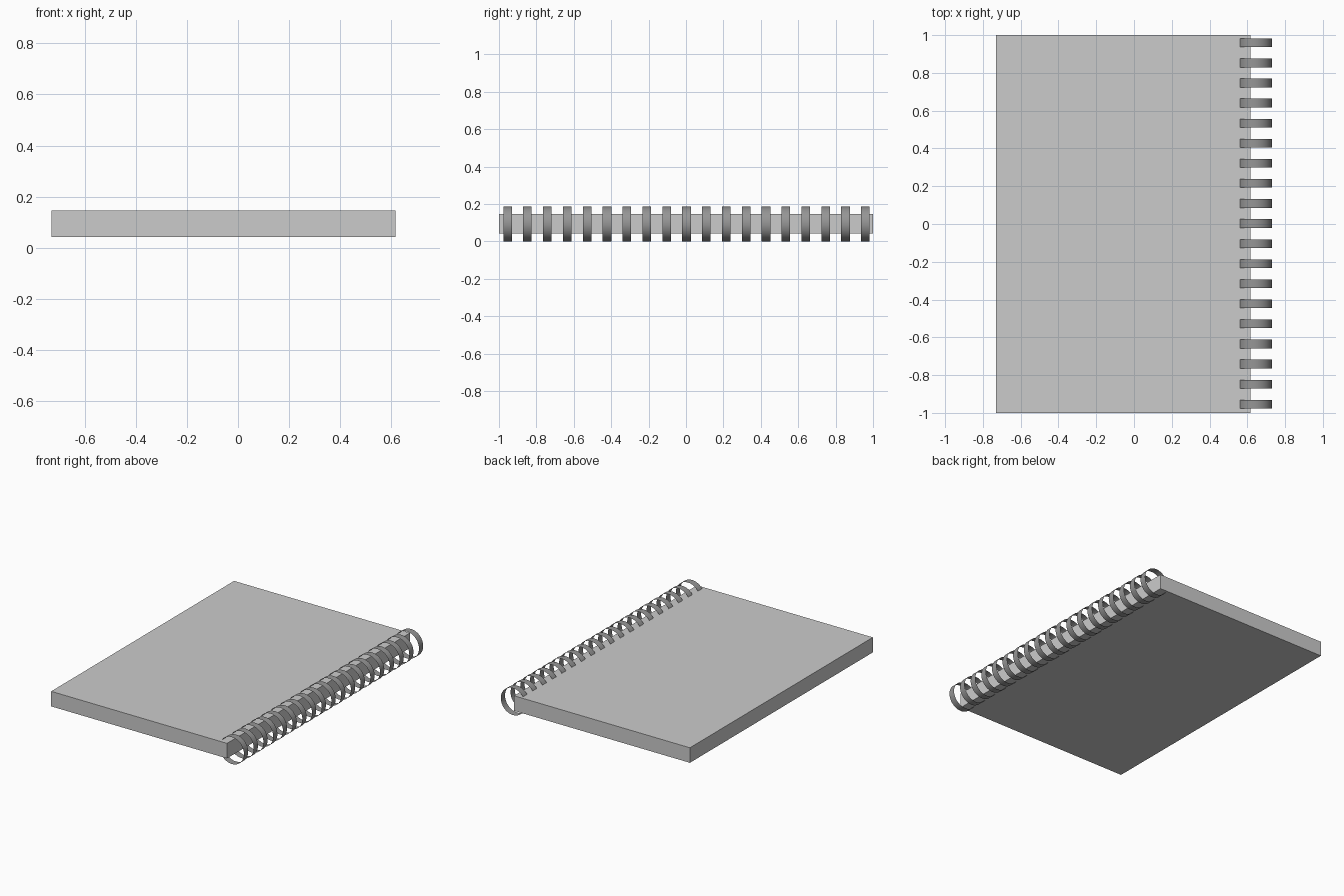
import bpy
import math

if "Cube" in bpy.data.objects:
    bpy.data.objects.remove(bpy.data.objects["Cube"])

X_LEFT, X_EDGE = -0.73, 0.616        # pad extents across
Z_LOW, Z_HIGH = 0.042, 0.146         # pad underside and top
RING_R, RING_X = 0.093, 0.637        # ring radius and centre
RING_W, COUNT = 0.046, 19            # band width and number of rings
Y_FIRST, Y_LAST = -0.954, 0.959

wire = bpy.data.materials.new("dark_wire")
wire.diffuse_color = (0.3, 0.3, 0.3, 1)
wire.use_nodes = True
wire.node_tree.nodes["Principled BSDF"].inputs["Base Color"].default_value = wire.diffuse_color

# Pad of paper with covers
bpy.ops.mesh.primitive_cube_add(
    size=1, location=((X_LEFT + X_EDGE) / 2, 0, (Z_LOW + Z_HIGH) / 2))
pad = bpy.context.object
pad.name = "notebook_pad"
pad.scale = (X_EDGE - X_LEFT, 2, Z_HIGH - Z_LOW)
bpy.ops.object.transform_apply(location=False, rotation=False, scale=True)

# One thin open band, looping through the pad edge
bpy.ops.mesh.primitive_cylinder_add(
    vertices=48, radius=RING_R, depth=RING_W, end_fill_type='NOTHING',
    location=(RING_X, Y_FIRST, RING_R), rotation=(math.pi / 2, 0, 0))
rings = bpy.context.object
rings.name = "binding_rings"
bpy.ops.object.transform_apply(location=False, rotation=True, scale=False)
bpy.ops.object.shade_smooth()
rings.data.materials.append(wire)

# Repeat the band along the spine
array = rings.modifiers.new("ring_row", 'ARRAY')
array.count = COUNT
array.use_relative_offset = False
array.use_constant_offset = True
array.constant_offset_displace = (0, (Y_LAST - Y_FIRST) / (COUNT - 1), 0)
